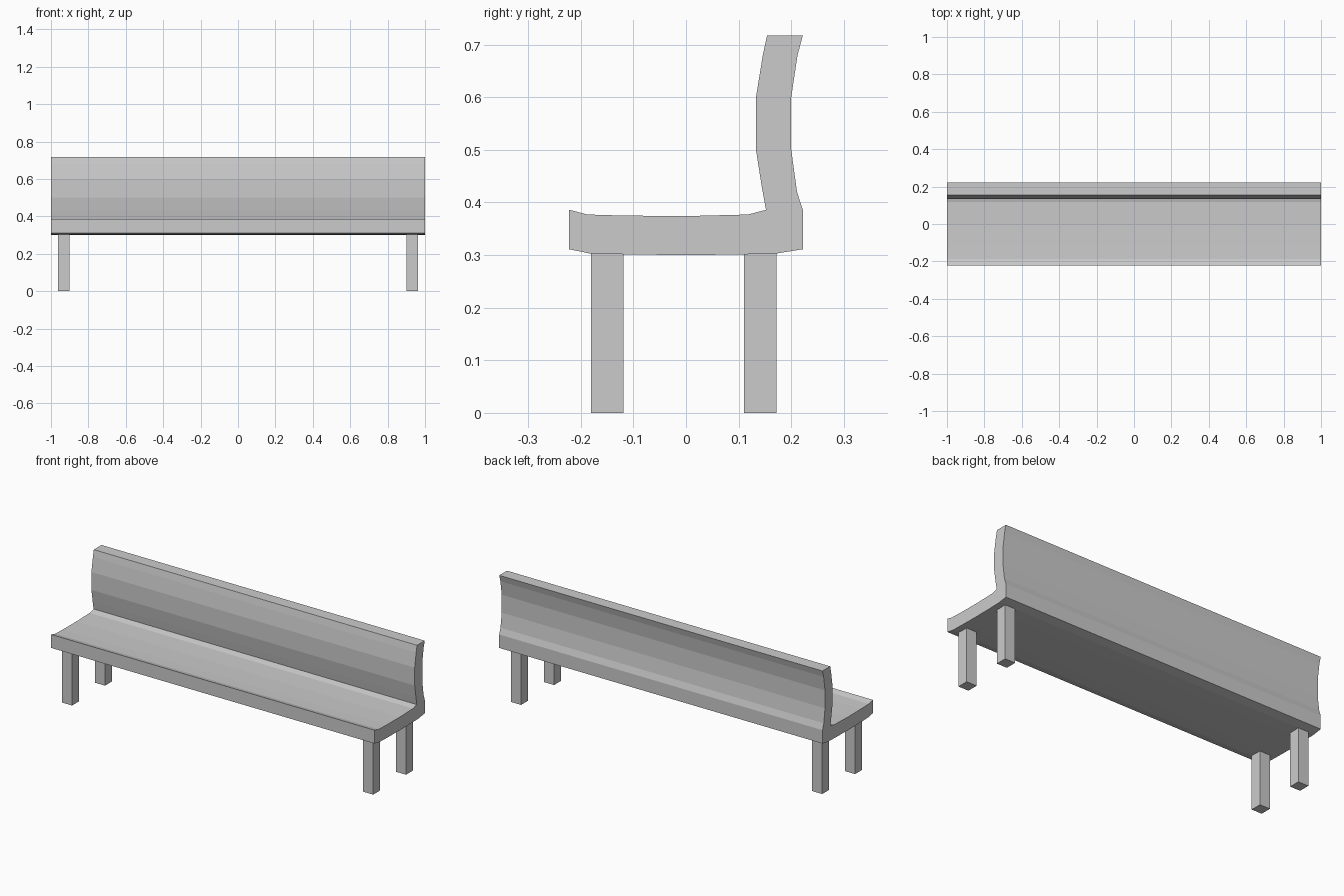
import bpy, bmesh

if "Cube" in bpy.data.objects:
    bpy.data.objects.remove(bpy.data.objects["Cube"])


def make_object(name, bm):
    bmesh.ops.recalc_face_normals(bm, faces=bm.faces)
    mesh = bpy.data.meshes.new(name)
    bm.to_mesh(mesh)
    bm.free()
    obj = bpy.data.objects.new(name, mesh)
    bpy.context.collection.objects.link(obj)
    return obj


def extrude_profile(name, points, half_width):
    bm = bmesh.new()
    face = bm.faces.new([bm.verts.new((-half_width, y, z)) for y, z in points])
    result = bmesh.ops.extrude_face_region(bm, geom=[face], use_keep_orig=True)
    verts = [g for g in result["geom"] if isinstance(g, bmesh.types.BMVert)]
    bmesh.ops.translate(bm, verts=verts, vec=(2 * half_width, 0, 0))
    return make_object(name, bm)


def box(name, low, high):
    bm = bmesh.new()
    bmesh.ops.create_cube(bm, size=1)
    for v in bm.verts:
        v.co = [(a + b) / 2 + c * (b - a) for a, b, c in zip(low, high, v.co)]
    return make_object(name, bm)


# Seat and backrest: one continuous curved side profile
profile = [
    (-0.222, 0.386), (-0.187, 0.377), (-0.12, 0.375), (0, 0.374), (0.118, 0.377),
    (0.152, 0.386), (0.144, 0.43), (0.133, 0.50), (0.133, 0.60), (0.146, 0.68),
    (0.154, 0.717), (0.222, 0.717), (0.212, 0.68), (0.20, 0.60), (0.20, 0.50),
    (0.211, 0.42), (0.222, 0.386), (0.222, 0.311), (0.172, 0.303), (0.10, 0.301),
    (0, 0.30), (-0.10, 0.301), (-0.183, 0.303), (-0.222, 0.311),
]
extrude_profile("seat_and_backrest", profile, 1.0)

# Four square legs, mirrored left to right
for name, y0, y1 in (("front_legs", -0.181, -0.119), ("back_legs", 0.110, 0.172)):
    legs = box(name, (0.90, y0, 0), (0.963, y1, 0.303))
    legs.modifiers.new("mirror", "MIRROR")
